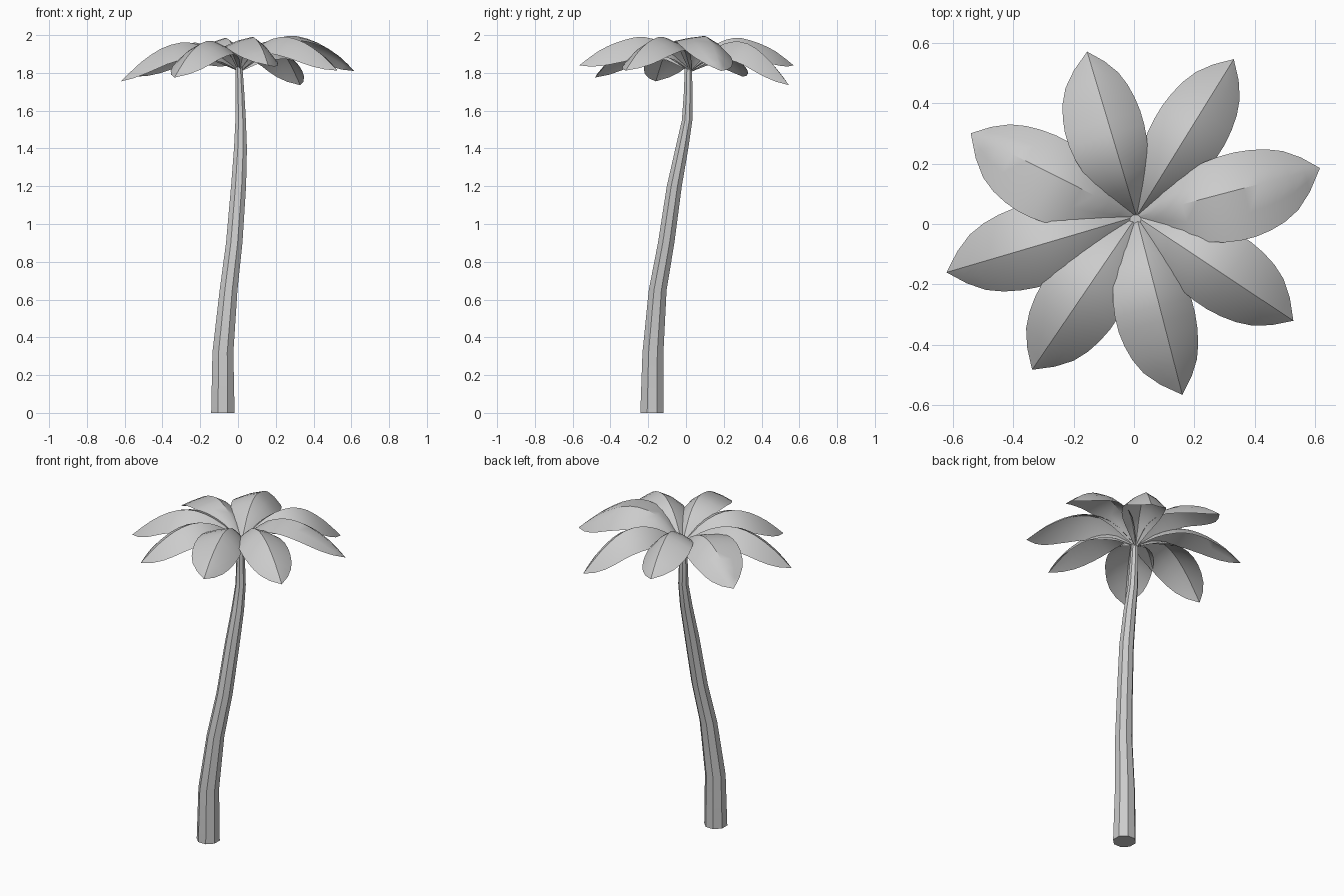
import bpy, bmesh, math
from mathutils import Vector

if "Cube" in bpy.data.objects:
    bpy.data.objects.remove(bpy.data.objects["Cube"])


def interp(pts, t):
    # smooth (Catmull-Rom style) interpolation of (t, value) pairs
    n = len(pts)
    for i in range(n - 1):
        (t0, v0), (t1, v1) = pts[i], pts[i + 1]
        if t <= t1 + 1e-9:
            def slope(k):
                a, b = pts[max(k - 1, 0)], pts[min(k + 1, n - 1)]
                return (b[1] - a[1]) / (b[0] - a[0])
            h = t1 - t0
            u = (t - t0) / h
            return ((2*u**3 - 3*u*u + 1) * v0 + (u**3 - 2*u*u + u) * h * slope(i)
                    + (3*u*u - 2*u**3) * v1 + (u**3 - u*u) * h * slope(i + 1))
    return pts[-1][1]


def finish(bm, name, angle):
    bmesh.ops.recalc_face_normals(bm, faces=bm.faces)
    mesh = bpy.data.meshes.new(name)
    bm.to_mesh(mesh)
    bm.free()
    ob = bpy.data.objects.new(name, mesh)
    bpy.context.collection.objects.link(ob)
    bpy.ops.object.select_all(action='DESELECT')
    ob.select_set(True)
    bpy.context.view_layer.objects.active = ob
    bpy.ops.object.shade_smooth_by_angle(angle=math.radians(angle))
    return ob


# Trunk: tapering octagonal tube along an S-shaped path (x, y, z, radius)
path = [(-.08, -.18, 0, .067), (-.08, -.175, .32, .060), (-.05, -.15, .65, .051),
        (-.02, -.105, .9, .047), (.003, -.062, 1.2, .043), (.013, -.022, 1.4, .037),
        (.014, .006, 1.55, .030), (.010, .012, 1.7, .025), (.005, .012, 1.83, .020)]
SIDES = 8
bm = bmesh.new()
rings = []
for x, y, z, r in path:
    rings.append([bm.verts.new((x + r * math.cos(math.tau * (k + .5) / SIDES),
                                y + r * math.sin(math.tau * (k + .5) / SIDES), z))
                  for k in range(SIDES)])
for a, b in zip(rings, rings[1:]):
    for k in range(SIDES):
        j = (k + 1) % SIDES
        bm.faces.new((a[k], a[j], b[j], b[k]))
bm.faces.new(rings[0])
bm.faces.new(rings[-1])
finish(bm, "trunk", 25)

# Leaves: tip x, y, z, ridge peak height, left and right half widths
leaves = [(.615, .185, 1.81, 1.995, .122, .165), (.33, .545, 1.735, 1.965, .12, .123),
          (-.155, .57, 1.84, 1.985, .147, .112), (-.54, .30, 1.78, 1.96, .16, .12),
          (-.62, -.16, 1.755, 1.96, .132, .14), (-.337, -.482, 1.775, 1.97, .138, .133),
          (.16, -.565, 1.84, 1.99, .108, .152), (.527, -.32, 1.812, 1.99, .139, .126)]
width = [(0, .04), (.17, .52), (.33, .86), (.5, 1), (.65, .97), (.8, .78), (.9, .48), (1, 0)]
root = Vector((.008, .025, 0))
ROOT_Z = 1.81
STEPS = 12


def leaf(i, tx, ty, tz, peak, wl, wr):
    d = Vector((tx, ty, 0)) - root
    side = Vector((-d.y, d.x, 0)).normalized()
    ridge = [(0, ROOT_Z), (.2, peak - .05), (.42, peak), (.62, peak - .02),
             (.82, tz + (peak - tz) * .52), (1, tz)]
    bm = bmesh.new()
    rows = []
    for s in range(STEPS + 1):
        t = s / STEPS
        f = max(interp(width, t), 0)
        z = interp(ridge, t)
        row = []
        # folded cross-section: sides droop away from the midrib
        for u in (-1, -.5, 0, .5, 1):
            w = wl if u > 0 else wr
            drop = math.sqrt(max(.162 ** 2 - w * w, .03 ** 2)) * .9
            p = root + d * t + side * (u * w * f)
            p.z = z - drop * f * abs(u) ** 1.4
            row.append(bm.verts.new(p))
        rows.append(row)
    for a, b in zip(rows, rows[1:]):
        for k in range(4):
            bm.faces.new((a[k], a[k + 1], b[k + 1], b[k]))
    bmesh.ops.remove_doubles(bm, verts=bm.verts, dist=1e-4)
    finish(bm, f"leaf_{i}", 35)


for i, args in enumerate(leaves, 1):
    leaf(i, *args)
